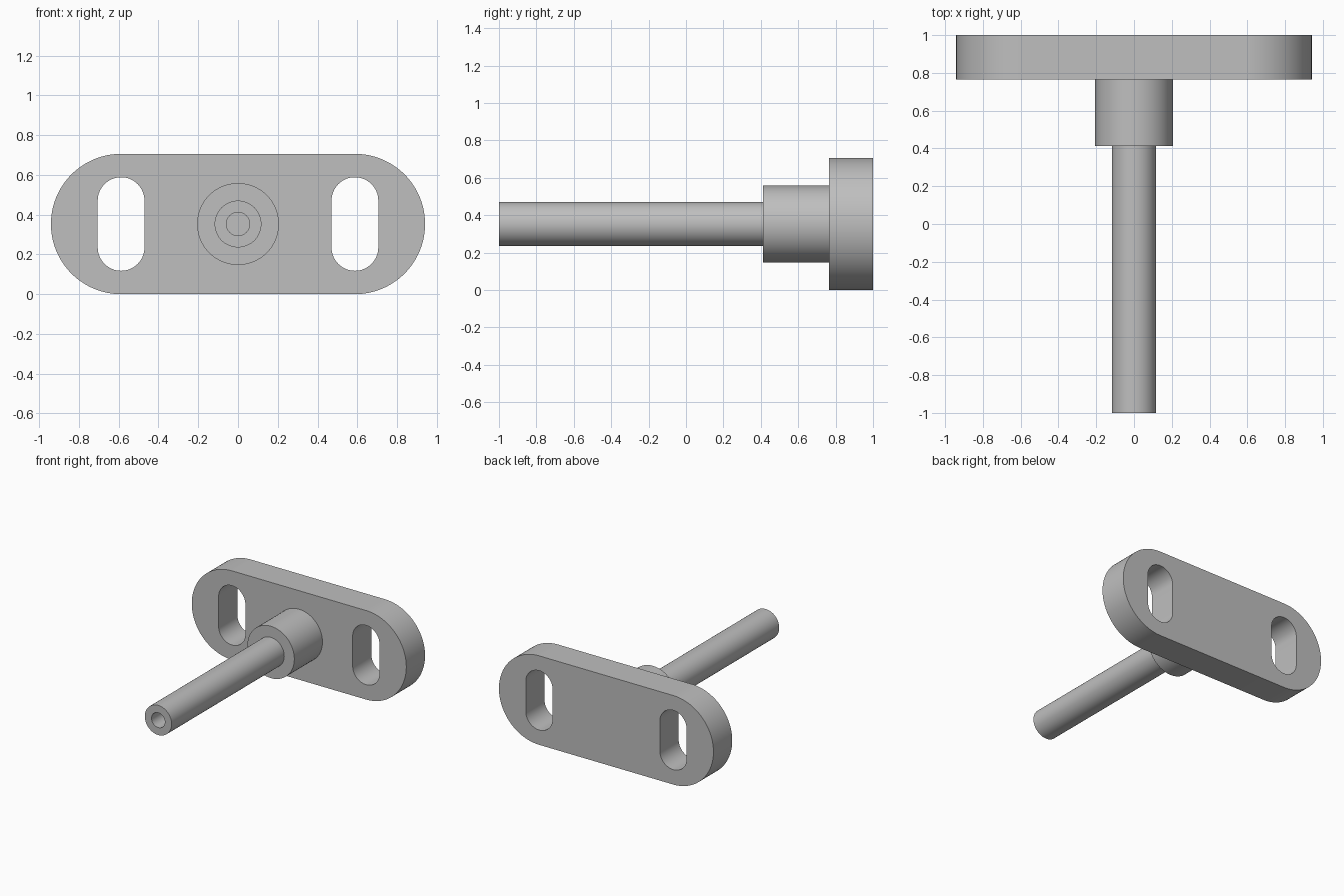
import bpy
import bmesh
from math import cos, sin, pi, radians
from mathutils import Vector, Matrix

if "Cube" in bpy.data.objects:
    bpy.data.objects.remove(bpy.data.objects["Cube"], do_unlink=True)

U = 2 / 17            # base module shared by all dimensions
MID_Z = 3 * U         # height of the shaft axis
PLATE_FRONT = 1 - 2 * U

steel = bpy.data.materials.new("plain_grey")
steel.use_nodes = True
GREY = (0.52, 0.52, 0.52, 1)
steel.diffuse_color = GREY
steel.node_tree.nodes["Principled BSDF"].inputs["Base Color"].default_value = GREY


def finish(bm, name):
    bmesh.ops.recalc_face_normals(bm, faces=bm.faces)
    mesh = bpy.data.meshes.new(name)
    bm.to_mesh(mesh)
    bm.free()
    mesh.materials.append(steel)
    obj = bpy.data.objects.new(name, mesh)
    bpy.context.collection.objects.link(obj)
    bpy.ops.object.select_all(action='DESELECT')
    obj.select_set(True)
    bpy.context.view_layer.objects.active = obj
    bpy.ops.object.shade_smooth_by_angle(angle=radians(30))


def stadium(bm, cx, radius, reach, upright, steps=32):
    """Closed outline of two half circles joined by straight sides."""
    verts = []
    for end in (0, 1):
        for i in range(steps + 1):
            a = -pi / 2 + pi * (i / steps + end)
            u = radius * cos(a) + (-reach if end else reach)
            v = radius * sin(a)
            x, z = (-v, u) if upright else (u, v)
            verts.append(bm.verts.new((cx + x, PLATE_FRONT, MID_Z + z)))
    return [bm.edges.new((a, b)) for a, b in zip(verts, verts[1:] + verts[:1])]


# Mounting plate with two upright slots
bm = bmesh.new()
edges = stadium(bm, 0, 3 * U, 5 * U, False, steps=64)
for side in (-1, 1):
    edges += stadium(bm, side * 5 * U, U, U, True)
bmesh.ops.triangle_fill(bm, edges=edges, use_beauty=True, normal=(0, -1, 0))
extruded = bmesh.ops.extrude_face_region(bm, geom=bm.faces[:])
moved = [g for g in extruded["geom"] if isinstance(g, bmesh.types.BMVert)]
bmesh.ops.translate(bm, verts=moved, vec=(0, 2 * U, 0))
finish(bm, "mounting_plate")

# Stepped shaft and hub, turned as one piece with a blind hole in the tip
HUB_FRONT = PLATE_FRONT - 3 * U
profile = [
    (0, -1 + 3 * U), (U / 2, -1 + 3 * U), (U / 2, -1), (U, -1),
    (U, HUB_FRONT), (1.75 * U, HUB_FRONT),
    (1.75 * U, PLATE_FRONT), (0, PLATE_FRONT),
]
bm = bmesh.new()
points = [bm.verts.new((r, y, MID_Z)) for r, y in profile]
lines = [bm.edges.new(pair) for pair in zip(points, points[1:])]
bmesh.ops.spin(bm, geom=points + lines, cent=(0, 0, MID_Z), axis=(0, 1, 0),
               angle=2 * pi, steps=64, use_merge=True)
bmesh.ops.remove_doubles(bm, verts=bm.verts, dist=0.0001)
finish(bm, "shaft_and_hub")
